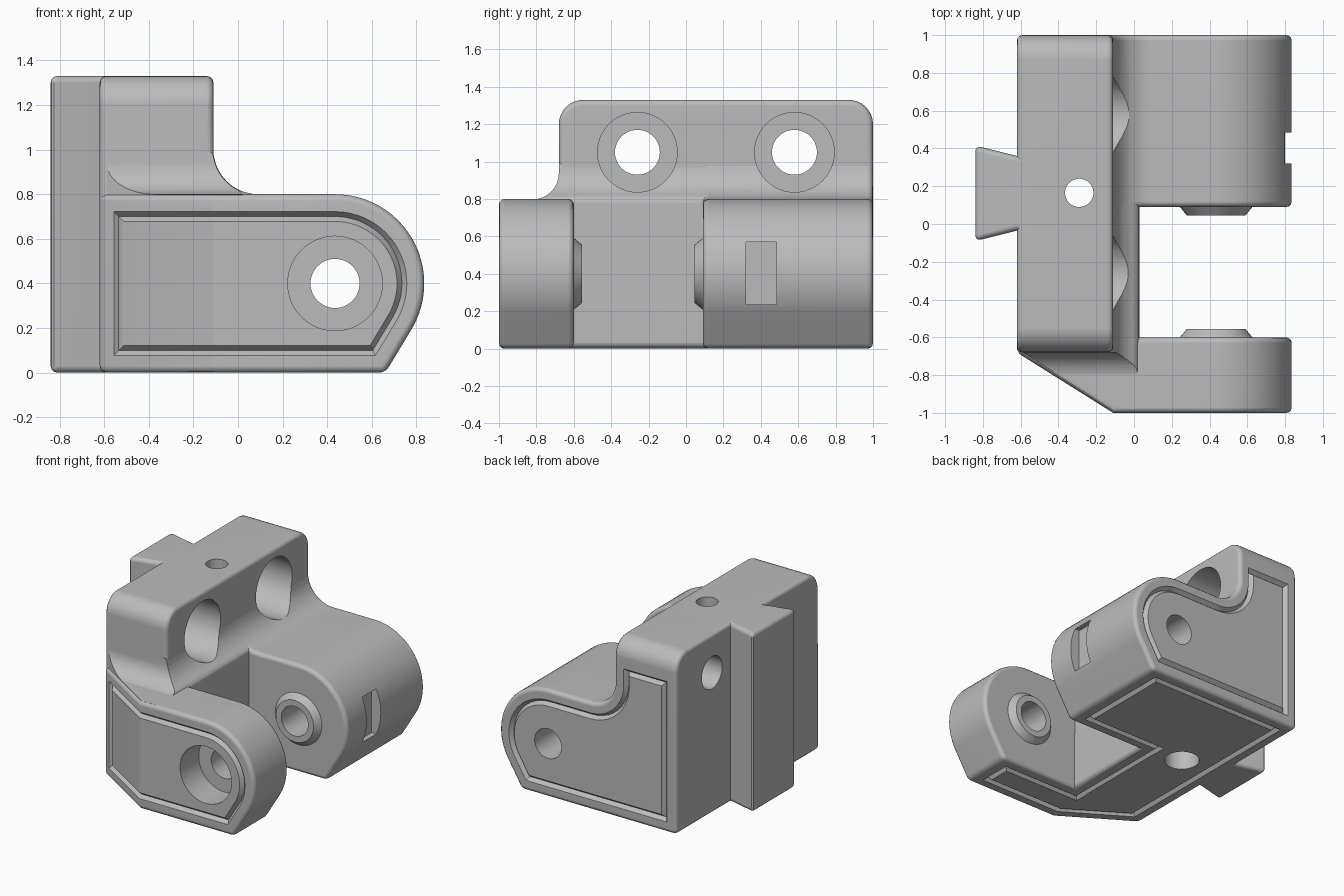
import bpy, bmesh
from math import sin, cos, radians, hypot
from mathutils import Vector

if "Cube" in bpy.data.objects:
    bpy.data.objects.remove(bpy.data.objects["Cube"], do_unlink=True)

BEV = 0.03


def arc(cx, cy, r, a0, a1, n):
    return [(cx + r * cos(radians(a0 + (a1 - a0) * i / n)),
             cy + r * sin(radians(a0 + (a1 - a0) * i / n))) for i in range(n + 1)]


def place(axis, u, v, w):
    return Vector({"x": (w, u, v), "y": (u, w, v), "z": (u, v, w)}[axis])


def front_y(x):
    # the front wall slants back towards the right-hand side
    return -1 + max(0, -0.11 - x) * 0.627


def finish(bm, name):
    bmesh.ops.recalc_face_normals(bm, faces=bm.faces)
    mesh = bpy.data.meshes.new(name)
    bm.to_mesh(mesh)
    bm.free()
    ob = bpy.data.objects.new(name, mesh)
    bpy.context.scene.collection.objects.link(ob)
    return ob


def prism(name, pts, axis, a, b, bevel=0.0, bend=False):
    """Extrude a 2D outline along an axis and round its sharp edges."""
    bm = bmesh.new()
    lo = [bm.verts.new(place(axis, u, v, a)) for u, v in pts]
    hi = [bm.verts.new(place(axis, u, v, b)) for u, v in pts]
    bm.faces.new(lo)
    bm.faces.new(hi)
    for i in range(len(pts)):
        j = (i + 1) % len(pts)
        bm.faces.new((lo[i], lo[j], hi[j], hi[i]))
    if bend:
        bmesh.ops.bisect_plane(bm, geom=bm.verts[:] + bm.edges[:] + bm.faces[:],
                               plane_co=(-0.11, 0, 0), plane_no=(1, 0, 0))
        for v in bm.verts:
            if v.co.y < -0.9:
                v.co.y = front_y(v.co.x)
    bmesh.ops.recalc_face_normals(bm, faces=bm.faces)
    if bevel:
        edges = [e for e in bm.edges if e.calc_face_angle(0) > 0.7]
        bmesh.ops.bevel(bm, geom=edges, offset=bevel, offset_type="OFFSET",
                        segments=3, profile=0.5, affect="EDGES", clamp_overlap=False)
    return finish(bm, name)


def rod(name, axis, u, v, r, a, b, r2=None, n=48):
    """Cylinder or cone frustum along an axis."""
    bm = bmesh.new()
    ends = [[bm.verts.new(place(axis, p, q, w)) for p, q in arc(u, v, rad, 0, 360, n)[:-1]]
            for rad, w in ((r, a), (r2 or r, b))]
    for ring in ends:
        bm.faces.new(ring)
    for i in range(n):
        j = (i + 1) % n
        bm.faces.new((ends[0][i], ends[0][j], ends[1][j], ends[1][i]))
    return finish(bm, name)


def inset(pts, d):
    """Offset a counter-clockwise outline inwards with mitred corners."""
    out = []
    for i, (x, y) in enumerate(pts):
        (px, py), (nx, ny) = pts[i - 1], pts[(i + 1) % len(pts)]
        l1, l2 = hypot(x - px, y - py), hypot(nx - x, ny - y)
        n1 = Vector((-(y - py) / l1, (x - px) / l1))
        n2 = Vector((-(ny - y) / l2, (nx - x) / l2))
        m = (n1 + n2) * (d / (1 + n1.dot(n2)))
        out.append((x + m.x, y + m.y))
    return out


def groove(name, pts, surface):
    """V-shaped ring cutter; surface(u, v, depth) gives a 3D point."""
    bm = bmesh.new()
    mid, half, depth, over = 0.1, 0.022, 0.028, 0.01
    wide = half * (depth + over) / depth
    loops = [[bm.verts.new(surface(u, v, d)) for u, v in inset(pts, off)]
             for off, d in ((mid - wide, -over), (mid, depth), (mid + wide, -over))]
    for k in range(3):
        a, b = loops[k], loops[(k + 1) % 3]
        for i in range(len(pts)):
            j = (i + 1) % len(pts)
            bm.faces.new((a[i], a[j], b[j], b[i]))
    return finish(bm, name)


def boolean(target, other, op):
    mod = target.modifiers.new("bool", "BOOLEAN")
    mod.operation, mod.solver, mod.object = op, "EXACT", other
    bpy.context.view_layer.update()
    dg = bpy.context.evaluated_depsgraph_get()
    mesh = bpy.data.meshes.new_from_object(target.evaluated_get(dg))
    target.modifiers.clear()
    target.data = mesh
    bpy.data.objects.remove(other, do_unlink=True)


# Shared outlines
nose = [(0.661, 0)] + arc(0.435, 0.4, 0.4, -30, 90, 24)
fillet = arc(0.09, 1.0, 0.2, 270, 180, 10)

# Upright block with rounded top corners
body = prism("hinge_bracket", [(-0.68, 0), (1, 0)] + arc(0.87, 1.2, 0.13, 0, 90, 8)
             + arc(-0.55, 1.2, 0.13, 90, 180, 8), "x", -0.62, -0.11, BEV)

# Core joining the lugs, with fillets running up to the block
in_fillet = [(x - 0.002, z - 0.002) for x, z in fillet if x <= 0.03]
core = prism("core", [(-0.61, 0.002), (0.03, 0.002)] + in_fillet + [(-0.61, 0.998)],
             "y", -1.1, 0.2, BEV)
boolean(core, prism("front_fillet", [(-1.2, -0.1), (0.7, -0.1), (0.7, 1.1), (-0.68, 1.1)]
                    + arc(-0.82, 0.938, 0.14, 0, -90, 8) + [(-1.2, 0.798)],
                    "x", -1, 0.5), "INTERSECT")
boolean(core, prism("footprint", [(-0.7, 0.5), (-0.7, -0.61), (-0.11, -0.98),
                                  (0.2, -0.98), (0.2, 0.5)], "z", -0.2, 1.2), "INTERSECT")

# Lugs, dovetail rail and conical bosses
parts = [
    prism("front_lug", [(-0.62, 0)] + nose + [(-0.62, 0.8)], "y", -1, -0.6, BEV, bend=True),
    prism("back_lug", [(-0.3, 0)] + nose + fillet + [(-0.3, 1.0)], "y", 0.09, 1, BEV),
    core,
    prism("dovetail", [(-0.84, -0.09), (-0.62, -0.035), (-0.5, -0.035), (-0.5, 0.36),
                       (-0.62, 0.36), (-0.84, 0.415)], "z", 0, 1.33, BEV),
    rod("front_boss", "y", 0.435, 0.4, 0.2, -0.61, -0.555, 0.155),
    rod("back_boss", "y", 0.435, 0.4, 0.2, 0.1, 0.045, 0.155),
]
for part in parts:
    boolean(body, part, "UNION")

# Pivot hole, bolt holes with counterbores, vertical hole and latch slot
cuts = [
    rod("pivot_hole", "y", 0.435, 0.4, 0.11, -1.1, 1.1),
    rod("pivot_counterbore", "y", 0.435, 0.4, 0.212, -1.1, -0.78),
    rod("vertical_hole", "z", -0.29, 0.165, 0.075, -0.1, 1.5),
    rod("bottom_bore", "z", -0.29, 0.165, 0.12, -0.1, 0.45),
    prism("latch_slot", [(0.32, 0.235), (0.485, 0.235), (0.485, 0.57), (0.32, 0.57)],
          "x", 0.76, 0.95),
]
for y in (-0.26, 0.58):
    cuts.append(rod("bolt_hole", "x", y, 1.05, 0.12, -0.7, 0.1))
    cuts.append(rod("bolt_counterbore", "x", y, 1.05, 0.213, -0.4, 0.15))

# Engraved outlines on the front, back and bottom
cuts.append(groove("front_groove", [(-0.635, 0), (-0.11, 0)] + nose
                   + [(-0.11, 0.8), (-0.635, 0.8)],
                   lambda u, v, d: Vector((u, front_y(u) + d, v))))
cuts.append(groove("back_groove", [(-0.62, 0)] + nose + fillet + [(-0.11, 1.2), (-0.62, 1.2)],
                   lambda u, v, d: Vector((u, 1 - d, v))))
cuts.append(groove("bottom_groove", [(-0.62, -0.68), (-0.11, -1), (0.66, -1), (0.66, -0.6),
                                     (0.03, -0.6), (0.03, 0.09), (0.66, 0.09), (0.66, 1),
                                     (-0.62, 1)],
                   lambda u, v, d: Vector((u, v, d))))
for cut in cuts:
    boolean(body, cut, "DIFFERENCE")

# Single grey finish
grey = bpy.data.materials.new("grey_plastic")
grey.use_nodes = True
colour = (0.5, 0.5, 0.5, 1)
grey.diffuse_color = colour
grey.node_tree.nodes["Principled BSDF"].inputs["Base Color"].default_value = colour
body.data.materials.clear()
body.data.materials.append(grey)
for f in body.data.polygons:
    f.material_index = 0

# Smooth rounded edges, crisp flat faces
bpy.ops.object.select_all(action="DESELECT")
body.select_set(True)
bpy.context.view_layer.objects.active = body
bpy.ops.object.shade_smooth_by_angle(angle=radians(31))
normals = body.modifiers.new("weighted_normals", "WEIGHTED_NORMAL")
normals.keep_sharp = True
